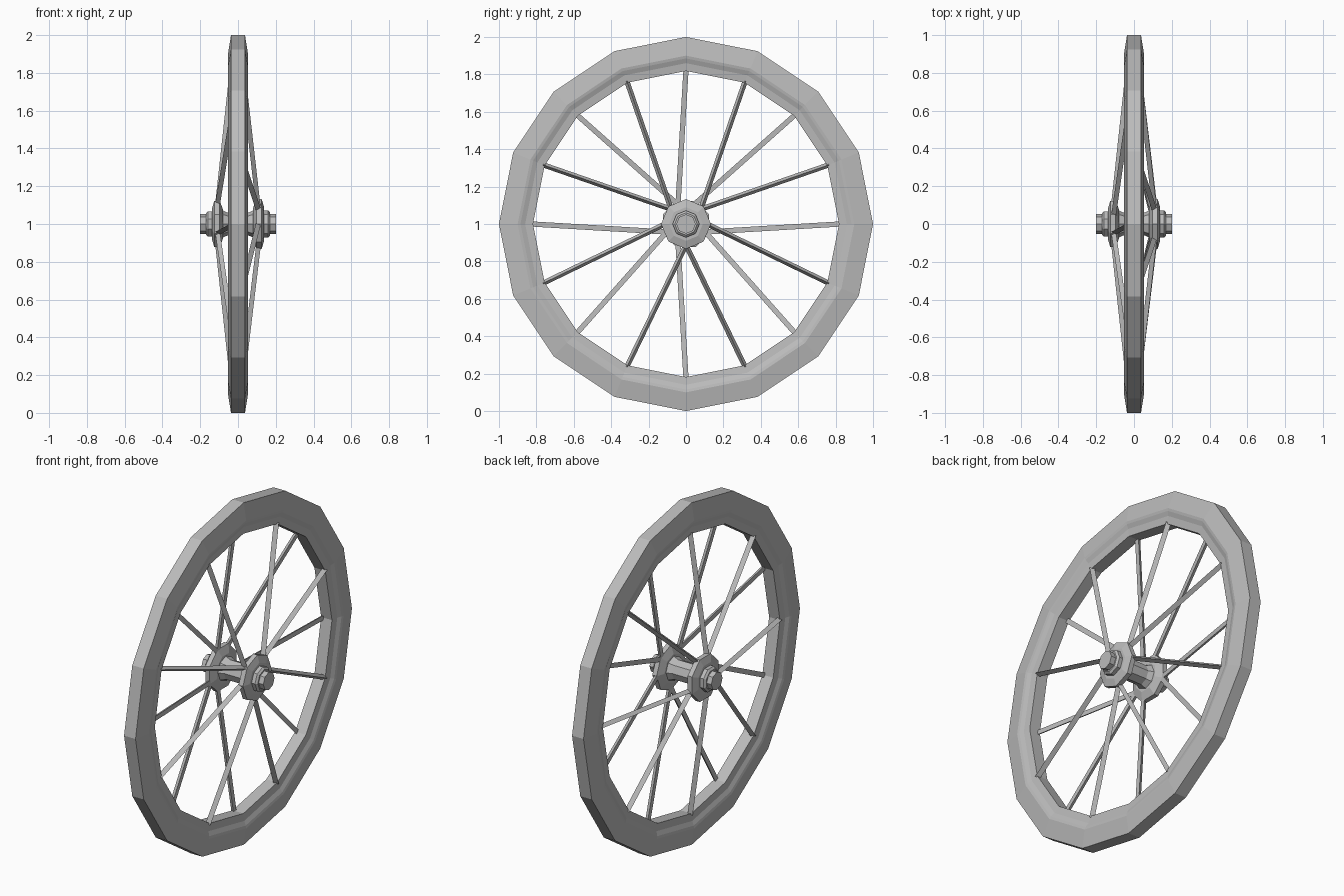
import bpy
import bmesh
from math import sin, cos, pi, radians
from mathutils import Vector

cube = bpy.data.objects.get("Cube")
if cube:
    bpy.data.objects.remove(cube, do_unlink=True)

GREY = (0.5, 0.5, 0.5, 1)
metal = bpy.data.materials.new("plain grey")
metal.use_nodes = True
metal.diffuse_color = GREY
metal.node_tree.nodes["Principled BSDF"].inputs["Base Color"].default_value = GREY


def wheel_point(x, r, degrees):
    """Point around the axle; the angle runs from the top towards +y."""
    a = radians(degrees)
    return Vector((x, r * sin(a), 1 + r * cos(a)))


def finish(name, bm):
    bmesh.ops.recalc_face_normals(bm, faces=bm.faces)
    mesh = bpy.data.meshes.new(name)
    bm.to_mesh(mesh)
    bm.free()
    mesh.materials.append(metal)
    obj = bpy.data.objects.new(name, mesh)
    bpy.context.collection.objects.link(obj)
    return obj


def lathe(name, profile, sides, turn=0, closed=False):
    """Spin (x, radius) points about the axle, capping open profiles."""
    bm = bmesh.new()
    rings = [[bm.verts.new(wheel_point(x, r, turn + 360 * i / sides))
              for i in range(sides)] for x, r in profile]
    pairs = list(zip(rings, rings[1:]))
    if closed:
        pairs.append((rings[-1], rings[0]))
    else:
        bm.faces.new(rings[0])
        bm.faces.new(rings[-1])
    for a, b in pairs:
        for i in range(sides):
            j = (i + 1) % sides
            bm.faces.new((a[i], a[j], b[j], b[i]))
    return finish(name, bm)


def spoke(name, start, end, side, radius=0.016):
    """Three-sided bar with its ridge facing outwards."""
    along = (end - start).normalized()
    out = Vector((side, 0, 0))
    out = (out - along * out.dot(along)).normalized()
    across = along.cross(out)
    bm = bmesh.new()
    rings = []
    for p in (start, end):
        rings.append([bm.verts.new(p + radius * (out * cos(a) + across * sin(a)))
                      for a in (0, 2 * pi / 3, 4 * pi / 3)])
        bm.faces.new(rings[-1])
    for i in range(3):
        j = (i + 1) % 3
        bm.faces.new((rings[0][i], rings[0][j], rings[1][j], rings[1][i]))
    return finish(name, bm)


# Rim: half section mirrored across the wheel plane
half = [(0.037, 1.0), (0.053, 0.9), (0.05, 0.885), (0.04, 0.86), (0.035, 0.818)]
lathe("rim", half + [(-x, r) for x, r in reversed(half)], 16, closed=True)

# Hub barrel with a narrow waist, and the axle through it
lathe("hub_barrel", [(-0.1, 0.08), (-0.05, 0.058), (0.05, 0.058), (0.1, 0.08)], 8)
lathe("axle", [(-0.2, 0.052), (0.2, 0.052)], 8)

# Flange, nut and eight spokes per side; the right side is turned half a facet
lean = [1, -1, -1, 1, -1, 1, 1, -1]
for label, side, turn in (("left", 1, 0), ("right", -1, -67.5)):
    lathe(label + "_flange", [(side * x, r) for x, r in
          ((0.08, 0.085), (0.097, 0.133), (0.125, 0.133), (0.138, 0.09))], 8, turn)
    lathe(label + "_nut", [(side * x, r) for x, r in
          ((0.13, 0.072), (0.16, 0.072), (0.17, 0.06))], 8, turn)
    for i, way in enumerate(lean):
        angle = turn + 22.5 + 45 * i
        spoke(f"{label}_spoke_{i + 1}",
              wheel_point(side * 0.105, 0.112, angle + 22.5 * way),
              wheel_point(side * 0.027, 0.825, angle), side)
